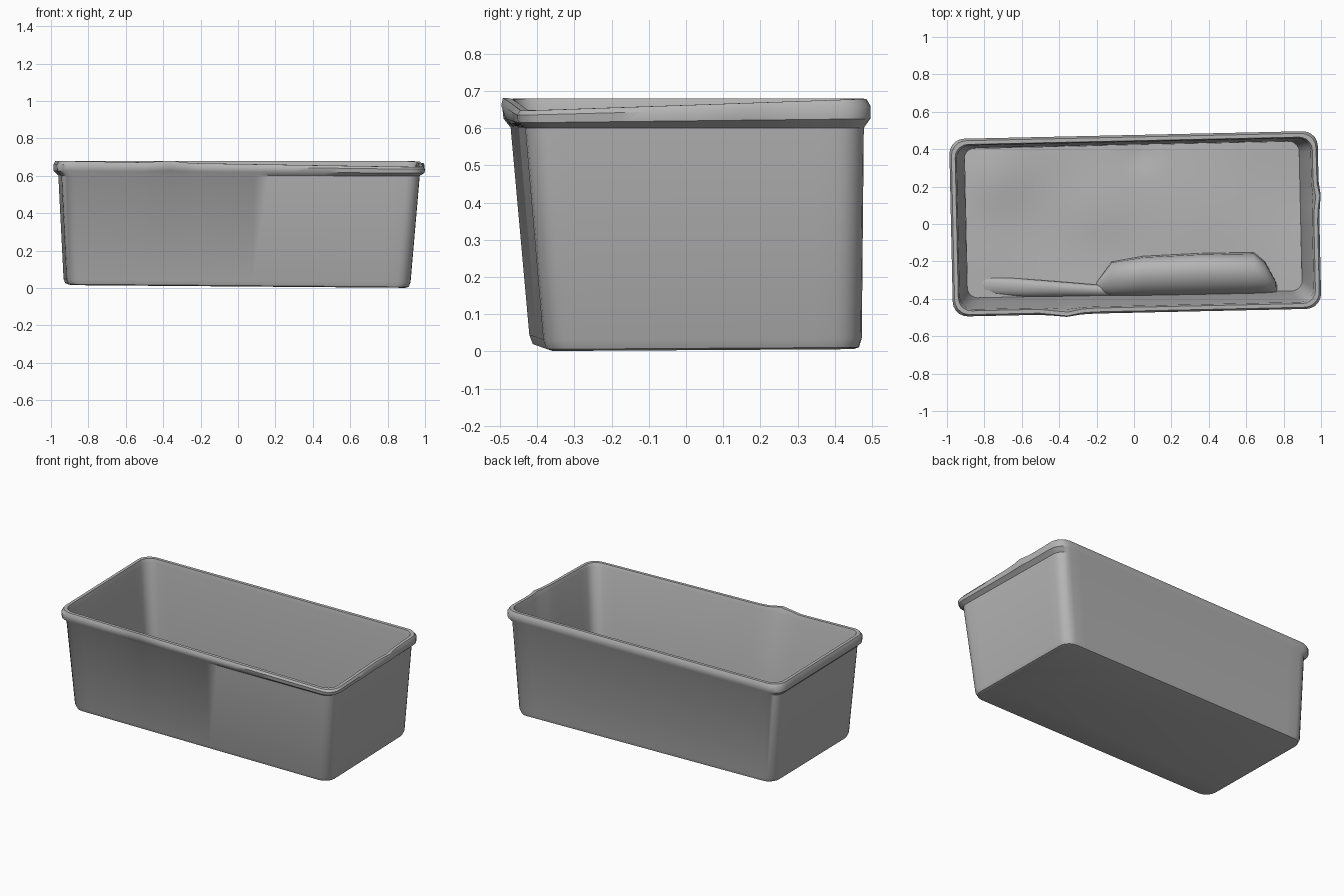
import bpy, bmesh, math
from mathutils import Vector, Matrix

cube = bpy.data.objects.get("Cube")
if cube:
    bpy.data.objects.remove(cube)

grey = bpy.data.materials.new("plain grey")
grey.use_nodes = True
COLOUR = (0.46, 0.46, 0.46, 1)
grey.diffuse_color = COLOUR
grey.node_tree.nodes["Principled BSDF"].inputs["Base Color"].default_value = COLOUR

TWIST = Matrix.Rotation(0.022, 4, "Z")
TOP = 0.68


def bump(x, y, cx, cy, size):
    return math.exp(-((x - cx) ** 2 + (y - cy) ** 2) / size ** 2)


def warp(p):
    """Lean, twist and dent the regular box."""
    t = p.z / TOP
    x = p.x + 0.012 * t - 0.005
    y = p.y + 0.027 * (1 - t)
    z = p.z + (1 - t) * (0.008 * (1 - x) + 0.006 * (y + 0.45))
    rim = min(1, max(0, (p.z - 0.6) / 0.08))
    z -= rim * 0.035 * (x + 1) / 2 * max(0, 0.5 - y)
    # crumpled spots on the front and right rim
    dent = rim * bump(x, y, -0.38, -0.46, 0.07)
    z += 0.012 * dent
    y -= 0.02 * dent
    x += 0.015 * rim * bump(x, y, 0.98, 0.12, 0.05)
    return TWIST @ Vector((x, y, z))


def ring(hx, hy, z, r, long_cuts=24, short_cuts=12, arc=5):
    """Rounded rectangle with subdivided sides."""
    pts = []
    corners = [(1, 1), (-1, 1), (-1, -1), (1, -1)]
    for i, (sx, sy) in enumerate(corners):
        c = Vector((sx * (hx - r), sy * (hy - r), z))
        for k in range(arc + 1):
            a = math.pi / 2 * (i + k / arc)
            pts.append(c + Vector((math.cos(a), math.sin(a), 0)) * r)
        nx, ny = corners[(i + 1) % 4]
        a = math.pi / 2 * (i + 1)
        end = Vector((nx * (hx - r), ny * (hy - r), z))
        end += Vector((math.cos(a), math.sin(a), 0)) * r
        cuts = long_cuts if i % 2 == 0 else short_cuts
        pts += [pts[-1].lerp(end, k / cuts) for k in range(1, cuts)] if cuts else []
    # the last side already stops before the first point
    return pts


def finish(name, bm, angle):
    bmesh.ops.remove_doubles(bm, verts=bm.verts, dist=0.0005)
    bmesh.ops.recalc_face_normals(bm, faces=bm.faces)
    mesh = bpy.data.meshes.new(name)
    bm.to_mesh(mesh)
    bm.free()
    mesh.materials.append(grey)
    obj = bpy.data.objects.new(name, mesh)
    bpy.context.collection.objects.link(obj)
    bpy.ops.object.select_all(action="DESELECT")
    obj.select_set(True)
    bpy.context.view_layer.objects.active = obj
    bpy.ops.object.shade_smooth_by_angle(angle=math.radians(angle))
    return obj


def loft(bm, rows, closed):
    vs = [[bm.verts.new(p) for p in row] for row in rows]
    n = len(rows[0])
    for a, b in zip(vs, vs[1:]):
        for i in range(n if closed else n - 1):
            j = (i + 1) % n
            bm.faces.new((a[i], a[j], b[j], b[i]))
    return vs


# Box: outer wall, rolled rim and inner wall as one loft
profile = [
    (0.895, 0.405, 0.0, 0.06),
    (0.91, 0.42, 0.005, 0.07),
    (0.92, 0.428, 0.03, 0.07),
    (0.958, 0.455, 0.60, 0.07),
    (0.983, 0.473, 0.625, 0.08),
    (0.985, 0.475, 0.66, 0.08),
    (0.975, 0.465, 0.68, 0.08),
    (0.955, 0.445, 0.68, 0.07),
    (0.946, 0.438, 0.65, 0.07),
    (0.895, 0.400, 0.06, 0.06),
]
bm = bmesh.new()
rows = loft(bm, [[warp(p) for p in ring(*s)] for s in profile], True)
bm.faces.new(rows[0])
finish("box_shell", bm, 40)


# Inner floor: uneven sheet
def floor_height(x, y):
    z = 0.075 + 0.008 * math.sin(5 * x + 2 * y) * math.cos(6 * y - x)
    z += 0.03 * bump(x, y, -0.75, 0.25, 0.2) - 0.015 * bump(x, y, 0.05, 0.35, 0.08)
    return z + 0.02 * bump(x, y, -0.2, 0.05, 0.2)


bm = bmesh.new()
loft(bm, [[warp(Vector((x, y, floor_height(x, y))))
           for y in [-0.4 + 0.8 * j / 20 for j in range(21)]]
          for x in [-0.895 + 1.79 * i / 44 for i in range(45)]], False)
finish("inner_floor", bm, 60)


# Folds lying along the front inside wall: (x, back y, front y, height)
def fold(name, sections):
    rows = []
    for x, back, front, h in sections:
        row = []
        for k in range(9):
            a = math.pi * k / 8
            y = (back + front) / 2 + (back - front) / 2 * math.cos(a)
            row.append(Vector((x, y, 0.06 + h * math.sin(a) ** 0.6 * (1 - 0.35 * k / 8))))
        rows.append(row)
    bm = bmesh.new()
    loft(bm, rows, False)
    finish(name, bm, 60)


fold("large_fold", [(-0.2, -0.31, -0.36, 0.04), (-0.12, -0.2, -0.39, 0.17),
                    (0.05, -0.17, -0.39, 0.2), (0.35, -0.155, -0.385, 0.22),
                    (0.64, -0.15, -0.38, 0.22), (0.7, -0.2, -0.375, 0.2),
                    (0.76, -0.31, -0.37, 0.1), (0.765, -0.33, -0.36, 0.0)])
fold("small_fold", [(-0.87, -0.27, -0.38, 0.03), (-0.6, -0.29, -0.39, 0.07),
                    (-0.35, -0.31, -0.39, 0.08), (-0.12, -0.33, -0.39, 0.07)])
